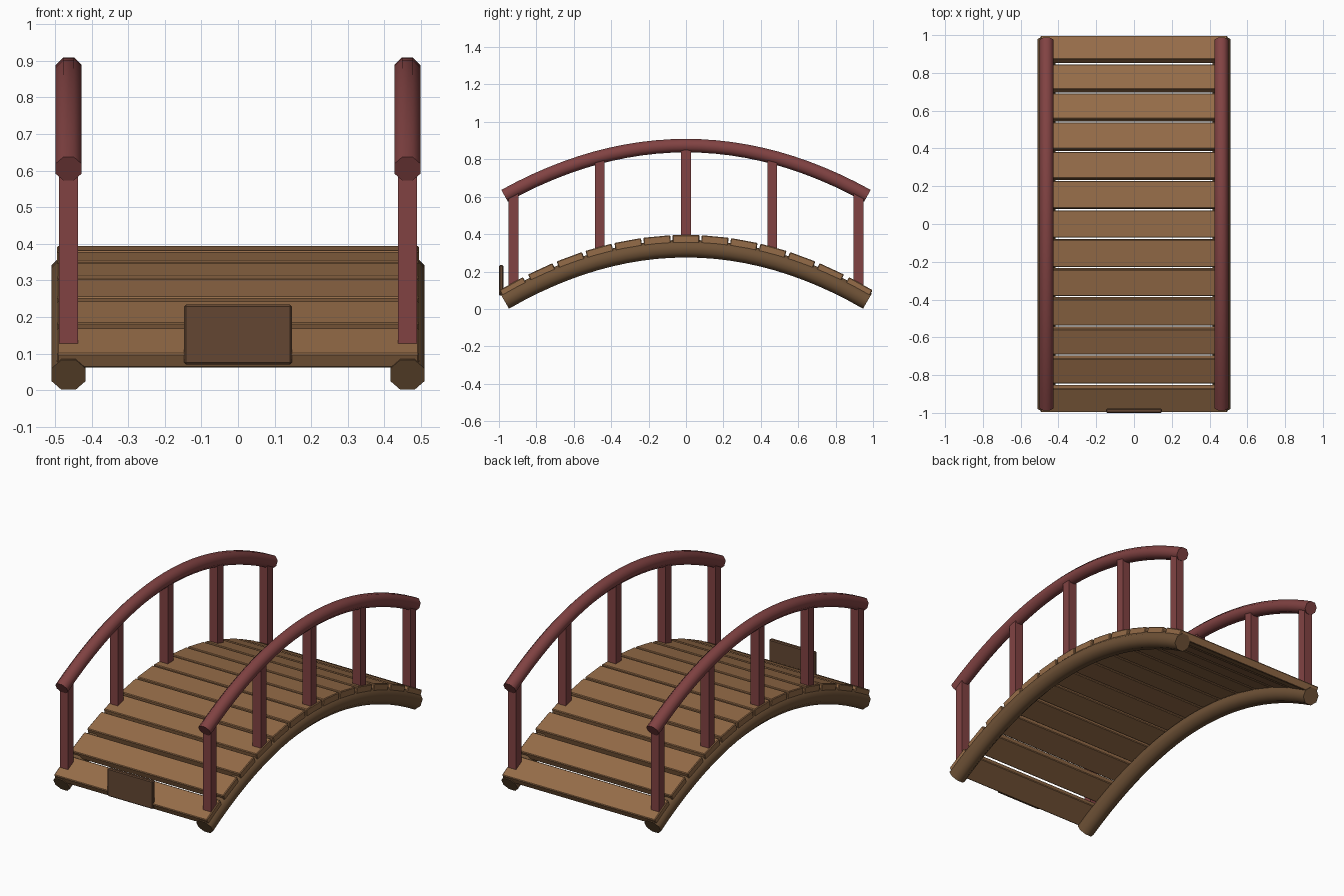
import bpy, bmesh
from math import sin, cos, pi, atan2
from mathutils import Matrix, Vector

if "Cube" in bpy.data.objects:
    bpy.data.objects.remove(bpy.data.objects["Cube"])

RISE, HALF = 0.28, 0.97


def material(name, rgb):
    m = bpy.data.materials.new(name)
    m.diffuse_color = (*rgb, 1)
    m.use_nodes = True
    m.node_tree.nodes["Principled BSDF"].inputs["Base Color"].default_value = m.diffuse_color
    return m


PLANK = material("plank_wood", (0.30, 0.15, 0.065))
BEAM = material("beam_wood", (0.16, 0.085, 0.038))
RED = material("rail_paint", (0.22, 0.055, 0.055))
SIGN = material("sign_wood", (0.125, 0.062, 0.032))


def finish(bm, name, mat):
    bmesh.ops.recalc_face_normals(bm, faces=bm.faces)
    me = bpy.data.meshes.new(name)
    bm.to_mesh(me)
    bm.free()
    me.materials.append(mat)
    ob = bpy.data.objects.new(name, me)
    bpy.context.collection.objects.link(ob)
    return ob


def box(name, size, loc, mat, tilt=0.0, bevel=0.0):
    bm = bmesh.new()
    m = Matrix.Translation(loc) @ Matrix.Rotation(tilt, 4, 'X') @ Matrix.Diagonal((*size, 1))
    bmesh.ops.create_cube(bm, size=1, matrix=m)
    if bevel:
        bmesh.ops.bevel(bm, geom=bm.edges[:], offset=bevel, segments=1, affect='EDGES')
    return finish(bm, name, mat)


def arch(y, top, rise=RISE):
    """Height and slope angle of the bridge curve at y."""
    return top - rise * (y / HALF) ** 2, atan2(-2 * rise * y, HALF ** 2)


def arched_tube(name, x, top, rise, inradius, mat, sides=8, steps=24):
    bm = bmesh.new()
    r = inradius / cos(pi / sides)
    rings = []
    for i in range(steps + 1):
        y = HALF * (2 * i / steps - 1)
        z, ang = arch(y, top, rise)
        ring = []
        for k in range(sides):
            a = 2 * pi * (k + 0.5) / sides
            n = r * sin(a)
            ring.append(bm.verts.new(Vector((x + r * cos(a), y - n * sin(ang), z + n * cos(ang)))))
        rings.append(ring)
    for a, b in zip(rings, rings[1:]):
        for k in range(sides):
            j = (k + 1) % sides
            bm.faces.new((a[k], a[j], b[j], b[k]))
    bm.faces.new(rings[0])
    bm.faces.new(rings[-1])
    ob = finish(bm, name, mat)
    bpy.ops.object.select_all(action='DESELECT')
    bpy.context.view_layer.objects.active = ob
    ob.select_set(True)
    bpy.ops.object.shade_smooth_by_angle(angle=pi / 3)


# deck planks following the arch
for i in range(13):
    y = (i - 6) * 0.154
    z, ang = arch(y, 0.372, 0.283)
    box(f"plank_{i + 1}", (0.99, 0.144, 0.045), (0, y, z), PLANK, ang, 0.004)

for side, x in (("left", -0.463), ("right", 0.463)):
    # arched support beam and handrail
    arched_tube(f"{side}_beam", x, 0.322, RISE, 0.047, BEAM)
    arched_tube(f"{side}_handrail", x, 0.873, 0.268, 0.036, RED)
    # upright posts from deck to handrail
    for i in range(5):
        y = (i - 2) * 0.461
        low = arch(y, 0.372, 0.283)[0]
        high = arch(y, 0.873, 0.268)[0]
        box(f"{side}_post_{i + 1}", (0.053, 0.052, high - low), (x, y, (low + high) / 2), RED)

# blank sign board on the front edge
box("sign_board", (0.294, 0.024, 0.163), (0, -0.988, 0.152), SIGN, 0, 0.005)
